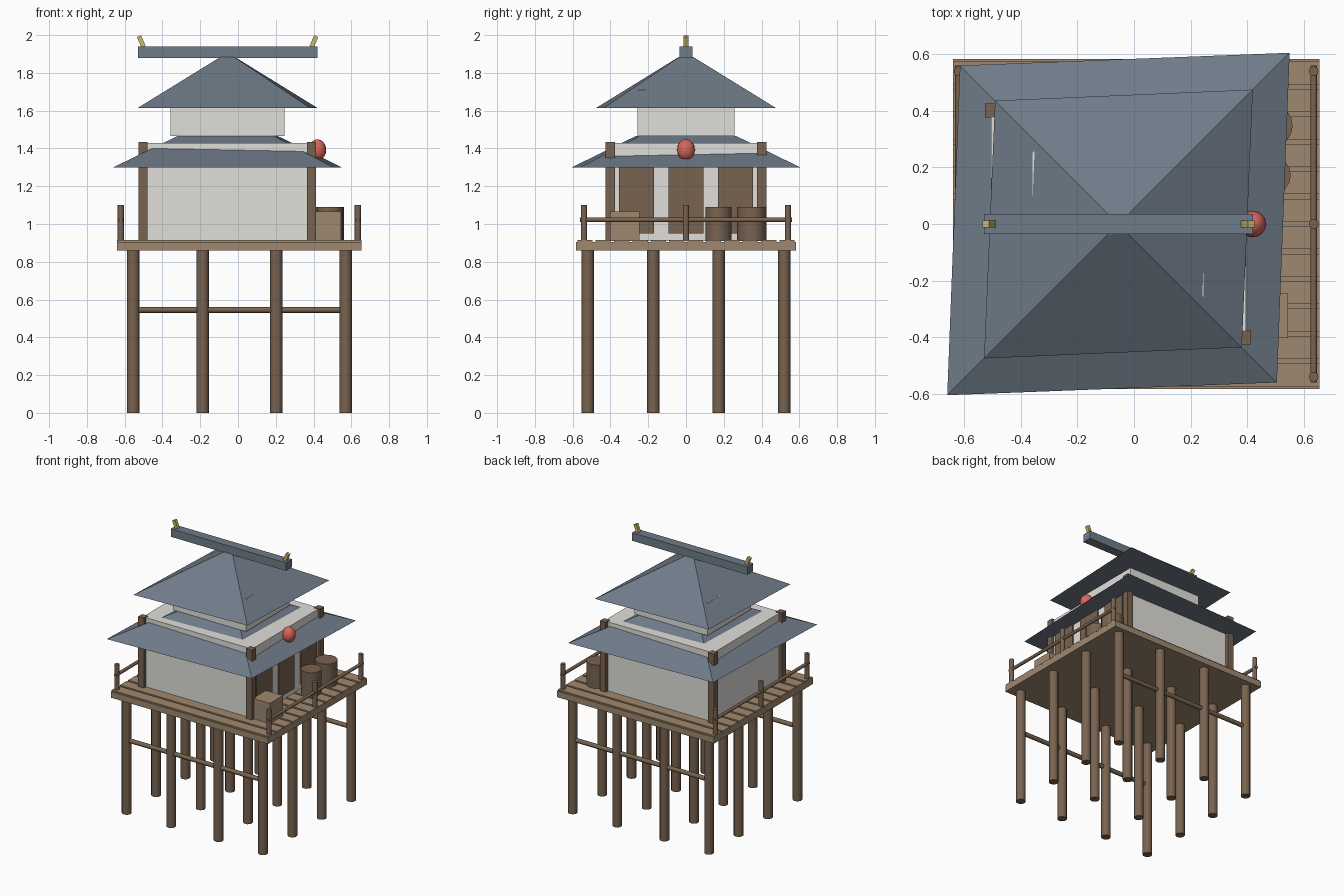
import bpy, bmesh
from math import pi
from mathutils import Vector

if "Cube" in bpy.data.objects:
    bpy.data.objects.remove(bpy.data.objects["Cube"])


def mat(name, r, g, b):
    m = bpy.data.materials.new(name)
    m.diffuse_color = (r, g, b, 1)
    m.use_nodes = True
    m.node_tree.nodes["Principled BSDF"].inputs["Base Color"].default_value = m.diffuse_color
    return m


WOOD = mat("dark_wood", 0.19, 0.125, 0.08)
PLANK = mat("light_wood", 0.35, 0.25, 0.16)
PLASTER = mat("plaster", 0.75, 0.74, 0.71)
SLATE = mat("slate", 0.16, 0.2, 0.25)
GOLD = mat("gold", 0.6, 0.48, 0.15)
RED = mat("red_paper", 0.7, 0.13, 0.1)


def finish(name, m):
    o = bpy.context.object
    o.name = name
    o.data.materials.append(m)
    return o


def box(name, x, y, z, m, rot=(0, 0, 0)):
    """Box from (min, max) ranges."""
    bpy.ops.mesh.primitive_cube_add(size=1, rotation=rot, location=[(a + b) / 2 for a, b in (x, y, z)])
    o = finish(name, m)
    o.scale = [b - a for a, b in (x, y, z)]
    return o


def rod(name, a, b, r, m, sides=12):
    """Round bar between two points."""
    a, b = Vector(a), Vector(b)
    d = b - a
    bpy.ops.mesh.primitive_cylinder_add(vertices=sides, radius=r, depth=d.length, location=(a + b) / 2,
                                        rotation=d.to_track_quat('Z', 'Y').to_euler())
    bpy.ops.object.shade_smooth_by_angle(angle=pi / 5)
    return finish(name, m)


def hip_roof(name, long, short, top_scale, z0, z1):
    """Slightly skewed four-sided frustum, closed top and bottom."""
    base = [(-long, -long), (short, -short), (long, long), (-short, short)]
    bm = bmesh.new()
    low = [bm.verts.new((CX + x, y, z0)) for x, y in base]
    top = [bm.verts.new((CX + x * top_scale, y * top_scale, z1)) for x, y in base]
    bm.faces.new(low[::-1])
    bm.faces.new(top)
    for i in range(4):
        j = (i + 1) % 4
        bm.faces.new((low[i], low[j], top[j], top[i]))
    me = bpy.data.meshes.new(name)
    bm.to_mesh(me)
    bm.free()
    me.materials.append(SLATE)
    bpy.context.collection.objects.link(bpy.data.objects.new(name, me))


CX = -0.055  # house centre in x

# Stilts and cross braces
for x in (-0.555, -0.187, 0.203, 0.57):
    for y in (-0.52, -0.173, 0.173, 0.52):
        rod("stilt", (x, y, 0), (x, y, 0.87), 0.033, WOOD)
for y in (-0.52, 0.52):
    rod("cross_brace", (-0.555, y, 0.545), (0.57, y, 0.545), 0.016, WOOD)

# Deck slab with planks along x
box("deck", (-0.64, 0.655), (-0.583, 0.583), (0.86, 0.905), PLANK)
n, pitch = 12, 1.166 / 12
for i in range(n):
    y = -0.583 + pitch * i
    box("deck_plank", (-0.64, 0.655), (y + 0.008, y + pitch - 0.008), (0.9, 0.914), PLANK)

# Side railings
for x in (-0.62, 0.635):
    for y in (-0.54, 0, 0.54):
        rod("rail_post", (x, y, 0.91), (x, y, 1.1), 0.017, WOOD)
    rod("handrail", (x, -0.56, 1.022), (x, 0.56, 1.022), 0.012, WOOD)

# Lower storey with corner posts and door panels
box("lower_walls", (-0.505, 0.395), (-0.4, 0.4), (0.91, 1.43), PLASTER)
for x in (-0.503, 0.389):
    for y in (-0.401, 0.401):
        box("corner_post", (x - 0.024, x + 0.024), (y - 0.024, y + 0.024), (0.91, 1.435), WOOD)
for y in (-0.262, 0, 0.262):
    box("door_panel", (0.385, 0.403), (y - 0.093, y + 0.093), (0.95, 1.33), WOOD)

# Roofs and upper storey
hip_roof("lower_roof", 0.605, 0.56, 0.438, 1.3, 1.466)
box("upper_walls", (-0.358, 0.246), (-0.256, 0.256), (1.465, 1.71), PLASTER)
hip_roof("upper_roof", 0.475, 0.436, 0.078, 1.615, 1.885)
box("ridge_beam", (-0.53, 0.42), (-0.035, 0.035), (1.88, 1.94), SLATE)
for s in (-1, 1):
    x = CX + s * 0.457
    box("ridge_finial", (x - 0.012, x + 0.012), (-0.012, 0.012), (1.935, 1.997), GOLD, (0, s * 0.4, 0))

# Hanging lantern
bpy.ops.mesh.primitive_uv_sphere_add(segments=16, ring_count=10, radius=0.047, location=(0.42, 0, 1.392))
bpy.ops.object.shade_smooth_by_angle(angle=pi / 5)
finish("lantern", RED).scale = (1, 1, 1.2)

# Barrels and crate on the deck
for y, r in ((0.172, 0.07), (0.348, 0.077)):
    rod("barrel", (0.484, y, 0.91), (0.484, y, 1.09), r, WOOD, 16)
box("crate", (0.39, 0.545), (-0.402, -0.246), (0.91, 1.065), PLANK)
